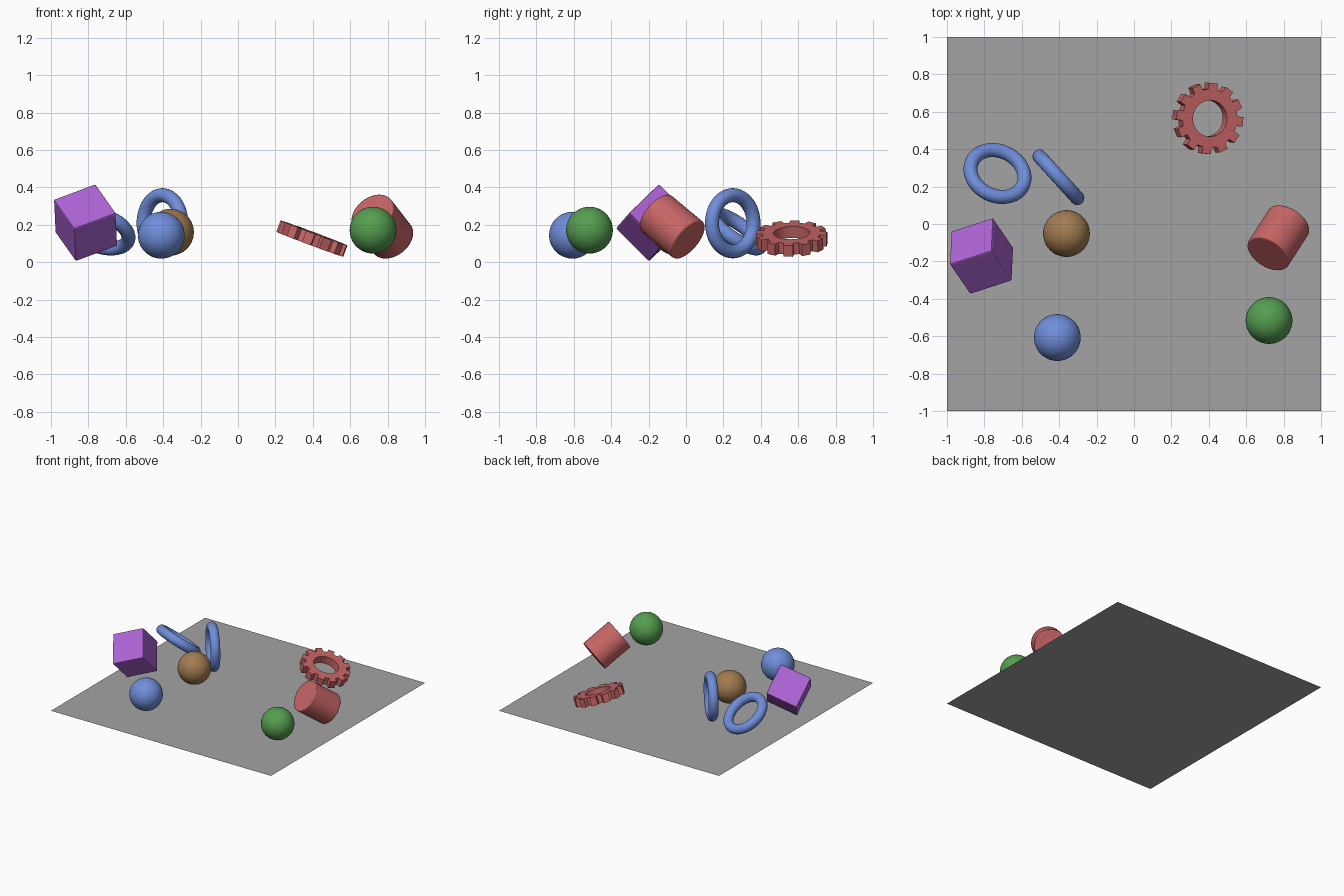
import bpy
import bmesh
from math import cos, sin, radians
from mathutils import Vector, Matrix

default = bpy.data.objects.get("Cube")
if default:
    bpy.data.objects.remove(default, do_unlink=True)


def material(name, rgb):
    m = bpy.data.materials.new(name)
    m.use_nodes = True
    m.diffuse_color = (*rgb, 1)
    m.node_tree.nodes["Principled BSDF"].inputs["Base Color"].default_value = (*rgb, 1)
    return m


GREY = material("floor grey", (0.37, 0.37, 0.37))
RED = material("soft red", (0.57, 0.13, 0.13))
BLUE = material("soft blue", (0.16, 0.27, 0.70))
BROWN = material("tan brown", (0.36, 0.20, 0.08))
GREEN = material("leaf green", (0.09, 0.34, 0.08))
PURPLE = material("violet", (0.43, 0.13, 0.68))


def pose(centre, up=(0, 0, 1), side=(1, 0, 0)):
    """Matrix placing local z along up and local x near side."""
    z = Vector(up).normalized()
    x = Vector(side)
    x = (x - z * x.dot(z)).normalized()
    rot = Matrix((x, z.cross(x), z)).transposed().to_4x4()
    return Matrix.Translation(centre) @ rot


def finish(name, mat, matrix, smooth=None, bevel=0):
    """Name, colour, place and shade the active object."""
    ob = bpy.context.object
    ob.name = ob.data.name = name
    ob.data.materials.append(mat)
    ob.matrix_world = matrix
    if smooth:
        bpy.ops.object.shade_smooth_by_angle(angle=radians(smooth))
    if bevel:
        mod = ob.modifiers.new("soft edges", "BEVEL")
        mod.width = bevel
        mod.segments = 2
        mod.limit_method = "ANGLE"
    return ob


# Floor sheet
bpy.ops.mesh.primitive_plane_add(size=2)
finish("floor", GREY, Matrix())

# Balls
for name, mat, centre in (
    ("blue_ball", BLUE, (-0.41, -0.607, 0.144)),
    ("green_ball", GREEN, (0.722, -0.516, 0.171)),
    ("brown_ball", BROWN, (-0.361, -0.051, 0.16)),
):
    bpy.ops.mesh.primitive_uv_sphere_add(segments=48, ring_count=24, radius=0.125)
    finish(name, mat, pose(centre), smooth=60)

# Tumbled rings
for name, centre, normal in (
    ("tilted_ring", (-0.73, 0.27, 0.165), (0.27, 0.548, 0.79)),
    ("upright_ring", (-0.404, 0.25, 0.208), (0.736, 0.669, 0)),
):
    bpy.ops.mesh.primitive_torus_add(major_radius=0.15, minor_radius=0.0375,
                                     major_segments=64, minor_segments=20)
    finish(name, BLUE, pose(centre, normal), smooth=60)

# Tumbled box
bpy.ops.mesh.primitive_cube_add(size=0.25)
finish("box", PURPLE,
       pose((-0.815, -0.171, 0.211), (-0.033, -0.707, 0.705), (0.889, 0.276, 0.344)),
       bevel=0.008)

# Tumbled drum
bpy.ops.mesh.primitive_cylinder_add(vertices=64, radius=0.125, depth=0.25)
finish("drum", RED, pose((0.772, -0.074, 0.19), (-0.444, -0.689, 0.572)),
       smooth=30, bevel=0.008)


# Gear wheel: toothed outline and round hole joined into a ring, then thickened
def gear_mesh(teeth=12, tip=0.191, root=0.157, hole=0.097, thick=0.065):
    bm = bmesh.new()
    pitch = 360 / teeth
    profile = ((-9.5, root), (-7.5, tip), (7.5, tip), (9.5, root))
    outer, inner = [], []
    for i in range(teeth):
        for offset, radius in profile:
            a = radians(i * pitch + offset - 6)
            b = radians((len(inner) + 0.5) * pitch / len(profile) - 6 - pitch / 2)
            outer.append(bm.verts.new((radius * cos(a), radius * sin(a), -thick / 2)))
            inner.append(bm.verts.new((hole * cos(b), hole * sin(b), -thick / 2)))
    n = len(outer)
    for i in range(n):
        j = (i + 1) % n
        bm.faces.new((outer[i], outer[j], inner[j], inner[i]))
    top = bmesh.ops.extrude_face_region(bm, geom=bm.faces[:])["geom"]
    bmesh.ops.translate(bm, vec=(0, 0, thick),
                        verts=[v for v in top if isinstance(v, bmesh.types.BMVert)])
    bmesh.ops.recalc_face_normals(bm, faces=bm.faces[:])
    mesh = bpy.data.meshes.new("gear")
    bm.to_mesh(mesh)
    bm.free()
    return mesh


gear = bpy.data.objects.new("gear", gear_mesh())
bpy.context.collection.objects.link(gear)
bpy.ops.object.select_all(action="DESELECT")
gear.select_set(True)
bpy.context.view_layer.objects.active = gear
finish("gear", RED, pose((0.395, 0.565, 0.126), (0.35, -0.02, 0.936)), smooth=20)
